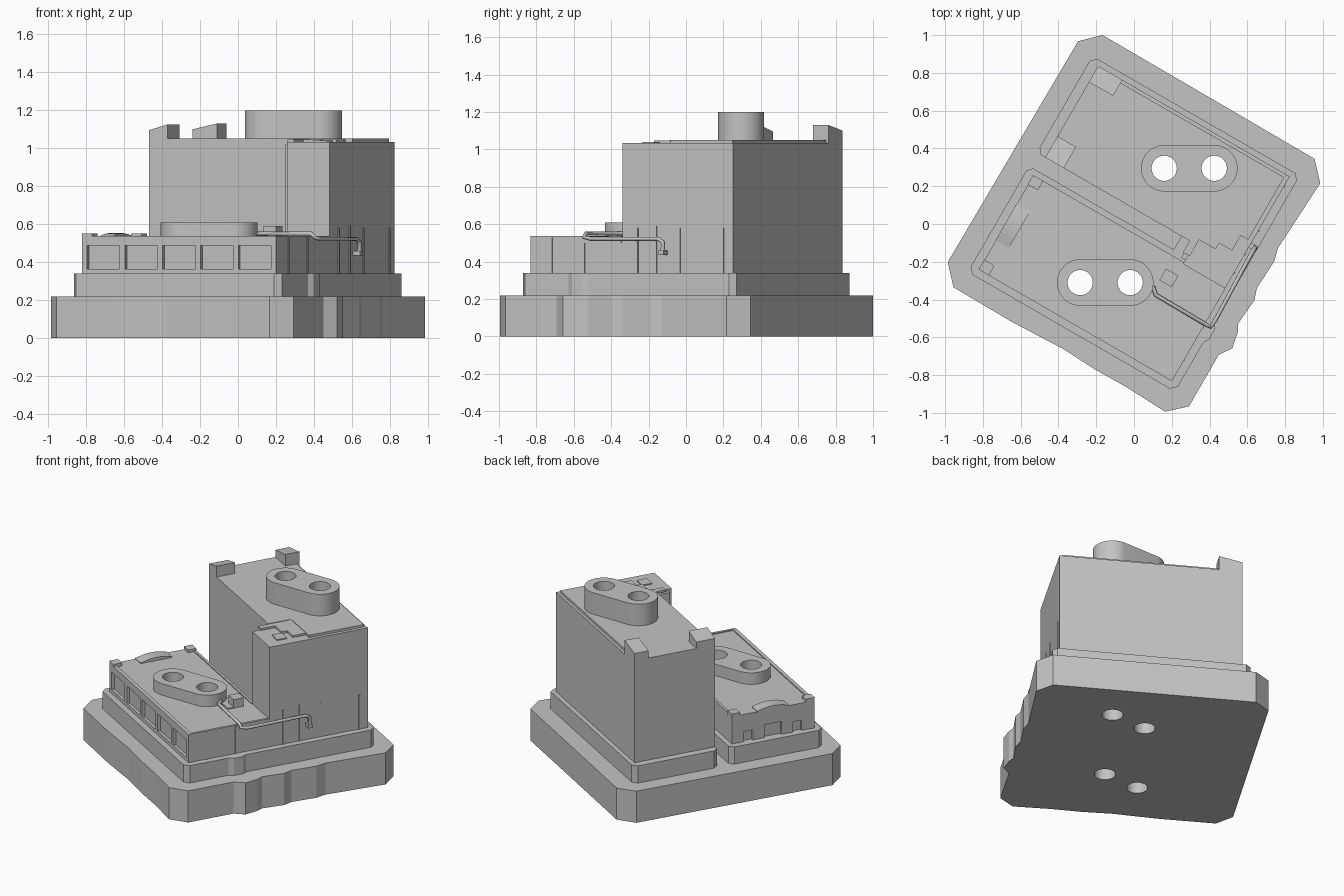
import bpy, bmesh, math
from mathutils import Matrix

if "Cube" in bpy.data.objects:
    bpy.data.objects.remove(bpy.data.objects["Cube"], do_unlink=True)

grey = bpy.data.materials.new("plain_grey")
grey.use_nodes = True
grey.diffuse_color = (0.55, 0.55, 0.55, 1)
grey.node_tree.nodes["Principled BSDF"].inputs["Base Color"].default_value = (0.55, 0.55, 0.55, 1)

TURN = math.radians(-30)  # the whole site is turned on its axis


def finish(name, bm, turned=True):
    bmesh.ops.recalc_face_normals(bm, faces=bm.faces)
    if turned:
        bmesh.ops.rotate(bm, verts=bm.verts, matrix=Matrix.Rotation(TURN, 3, "Z"))
    mesh = bpy.data.meshes.new(name)
    bm.to_mesh(mesh)
    bm.free()
    mesh.materials.append(grey)
    obj = bpy.data.objects.new(name, mesh)
    bpy.context.collection.objects.link(obj)
    return obj


def prism(name, outline, start, end, turned=True, sideways=False):
    """Extrude an outline upwards, or a (y, z) outline along x."""
    bm = bmesh.new()
    face = bm.faces.new([bm.verts.new((start, a, b) if sideways else (a, b, start))
                         for a, b in outline])
    moved = bmesh.ops.extrude_face_region(bm, geom=[face])["geom"]
    depth = end - start
    bmesh.ops.translate(bm, vec=(depth, 0, 0) if sideways else (0, 0, depth),
                        verts=[g for g in moved if isinstance(g, bmesh.types.BMVert)])
    return finish(name, bm, turned)


def box(name, x0, x1, y0, y1, z0, z1, slope=0):
    bm = bmesh.new()
    bmesh.ops.create_cube(bm, size=1)
    for v in bm.verts:
        x, y, z = v.co
        drop = slope if z > 0 and x < 0 else 0
        v.co = (x1 if x > 0 else x0, y1 if y > 0 else y0, (z1 if z > 0 else z0) - drop)
    return finish(name, bm)


def cut(target, cutters):
    bpy.context.view_layer.objects.active = target
    for c in cutters:
        mod = target.modifiers.new("cut", "BOOLEAN")
        mod.operation = "DIFFERENCE"
        mod.solver = "EXACT"
        mod.object = c
        bpy.ops.object.modifier_apply(modifier=mod.name)


def arc(cx, cy, r, a0, a1, n=24):
    angles = [math.radians(a0 + (a1 - a0) * i / n) for i in range(n + 1)]
    return [(cx + r * math.cos(a), cy + r * math.sin(a)) for a in angles]


# Base slab with clipped corners and a rough front and right edge
base = prism("base", [
    (-.753, -.668), (-.66, -.768), (-.3, -.772), (-.08, -.764), (.0, -.76), (.2, -.77),
    (.4, -.768), (.64, -.778), (.735, -.69), (.735, -.375), (.78, -.31), (.762, -.22),
    (.741, -.18), (.754, -.03), (.733, .03), (.742, .2), (.724, .27), (.746, .68),
    (.655, .777), (-.645, .783), (-.74, .69)], 0, .22)

# Plinth under both buildings, split by a gap that opens to the left
plinth = prism("plinth", [
    (-.635, -.63), (-.605, -.66), (.6, -.66), (.632, -.63), (.632, -.36), (.65, -.33),
    (.65, -.27), (.632, -.24), (.632, .63), (.605, .66), (-.605, .66), (-.635, .63),
    (-.635, .1), (-.61, .07), (.25, .07), (.25, -.012), (-.61, -.012), (-.635, -.04)],
    .22, .34)

# Tall building with a wing on its right end
tower = prism("tall_building", [
    (-.583, .07), (.33, .07), (.33, -.054), (.588, -.054), (.588, .63), (-.583, .63)], .34, 1.033)
tall_roof = prism("tall_roof", [
    (-.583, .07), (.3, .07), (.3, .23), (.565, .23), (.565, .612), (-.583, .612)], 1.033, 1.05)
box("roof_block_back", -.583, -.435, .532, .63, 1.033, 1.13, .03)
box("roof_block_front", -.583, -.47, .07, .2, 1.033, 1.125, .03)
prism("wing_roof_plate", [
    (.3, .0), (.34, .0), (.34, .1), (.44, .1), (.44, .138), (.52, .138), (.52, .232),
    (.3, .232)], 1.033, 1.047)
box("wing_roof_hatch", .44, .52, .03, .1, 1.033, 1.04)
box("wing_side_strip", .305, .33, -.03, .07, .34, 1.02)

# Low building: core, then ledge, sill and pilasters framing the front windows
low = box("low_building", -.59, .588, -.6, -.045, .34, .53)
box("low_ledge", -.592, .59, -.62, -.595, .487, .537)
box("low_sill", -.592, .59, -.62, -.595, .34, .365)
for i in range(6):
    x = -.576 + i * .23
    box("pilaster", x - .016, x + .016, -.62, -.595, .36, .49)
box("low_right_rim", .573, .59, -.6, -.06, .5, .537)
box("low_corner_block_front", -.592, -.53, -.62, -.56, .53, .552)
box("low_corner_block_back", -.592, -.53, -.1, -.043, .53, .55)
box("low_back_rim", -.53, .33, -.06, -.043, .52, .537)

# Arched parapet over the left end wall
arch = [(-.44, .525)]
arch += [(-.44 + .22 * i / 8, .535 + .018 * math.sin(math.pi * i / 8)) for i in range(9)]
prism("arched_parapet", arch + [(-.22, .525)], -.592, -.51, sideways=True)

# Openings in the left end wall
openings = [box("opening", -.7, -.572, y - w, y + w, .33, z)
            for y, w, z in ((-.33, .06, .43), (-.5, .03, .41), (-.16, .03, .41))]
cut(low, openings)

# Ribs on the right wall
for y, top in ((-.49, .53), (-.29, .53), (.04, .58), (.155, .59), (.3, .58), (.57, .58)):
    box("wall_rib", .58, .594, y - .005, y + .005, .34, top)

# Rounded link bosses and their vertical bores
pairs = ((-.285, -.02, -.31, .53, .61), (.16, .425, .295, 1.04, 1.2))
bosses = []
bores = []
for x0, x1, y, z0, z1 in pairs:
    outline = arc(x0, y, .123, 90, 270) + arc(x1, y, .123, -90, 90)
    bosses.append(prism("link_boss", outline, z0 - .01, z1, False))
    bores += [prism("bore", arc(x, y, .067, 0, 345), -.1, 1.4, False) for x in (x0, x1)]
for part in [base, plinth, tower, tall_roof, low] + bosses:
    cut(part, bores)
for c in bores + openings:
    bpy.data.objects.remove(c, do_unlink=True)

# Pipe from the valve box over the low roof and along the right wall
box("valve_plate", .19, .34, -.23, -.13, .525, .537)
box("valve_box", .265, .34, -.19, -.12, .53, .59)
path = [(.1, -.33, .55), (.115, -.375, .55), (.385, -.535, .55), (.405, -.545, .53),
        (.43, -.51, .522), (.625, -.15, .522), (.64, -.125, .505), (.64, -.125, .45)]
curve = bpy.data.curves.new("pipe", "CURVE")
curve.dimensions = "3D"
curve.bevel_depth = .011
curve.bevel_resolution = 2
curve.use_fill_caps = True
spline = curve.splines.new("POLY")
spline.points.add(len(path) - 1)
for p, co in zip(spline.points, path):
    p.co = (*co, 1)
curve.materials.append(grey)
bpy.context.collection.objects.link(bpy.data.objects.new("pipe", curve))
box("pipe_foot", .585, .63, .195, .225, .435, .46)

# Soft shading on the rounded bosses only
for b in bosses:
    bpy.ops.object.select_all(action="DESELECT")
    b.select_set(True)
    bpy.context.view_layer.objects.active = b
    bpy.ops.object.shade_smooth_by_angle()
